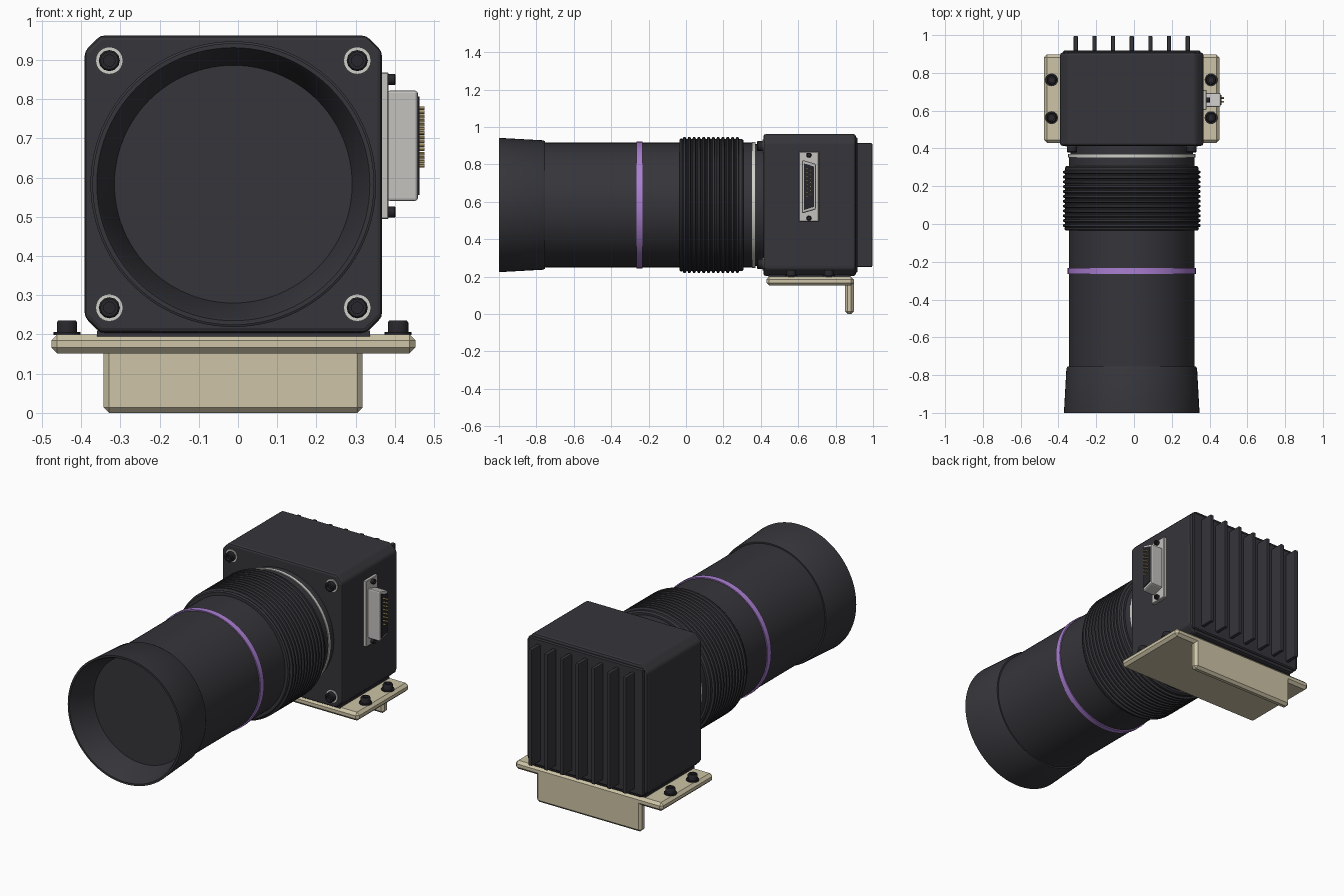
import bpy, bmesh
from mathutils import Vector

cube = bpy.data.objects.get("Cube")
if cube:
    bpy.data.objects.remove(cube, do_unlink=True)


def material(name, rgb):
    m = bpy.data.materials.new(name)
    m.use_nodes = True
    m.diffuse_color = (*rgb, 1)
    m.node_tree.nodes["Principled BSDF"].inputs["Base Color"].default_value = (*rgb, 1)
    return m


CHARCOAL = material("charcoal", (0.036, 0.036, 0.043))
BLACK = material("black", (0.02, 0.02, 0.025))
TAN = material("tan", (0.61, 0.55, 0.38))
PURPLE = material("purple", (0.40, 0.21, 0.64))
SILVER = material("silver", (0.62, 0.63, 0.58))
GREY = material("connector grey", (0.55, 0.54, 0.52))
GOLD = material("gold", (0.55, 0.42, 0.16))


def finish(name, bm, mat, bevel=0, segments=1):
    bmesh.ops.recalc_face_normals(bm, faces=bm.faces)
    mesh = bpy.data.meshes.new(name)
    bm.to_mesh(mesh)
    bm.free()
    mesh.materials.append(mat)
    ob = bpy.data.objects.new(name, mesh)
    bpy.context.collection.objects.link(ob)
    if bevel:
        mod = ob.modifiers.new("Bevel", "BEVEL")
        mod.width, mod.segments = bevel, segments
        mod.limit_method = "ANGLE"
    return ob


def box(name, lo, hi, mat, bevel=0, segments=1):
    bm = bmesh.new()
    bmesh.ops.create_cube(bm, size=1)
    for v in bm.verts:
        v.co = [a + (b - a) * (c + 0.5) for a, b, c in zip(lo, hi, v.co)]
    return finish(name, bm, mat, bevel, segments)


def prism(name, points, offset, mat, bevel=0, segments=1):
    """Extrude a closed outline of 3D points by an offset."""
    bm = bmesh.new()
    face = bm.faces.new([bm.verts.new(p) for p in points])
    new = bmesh.ops.extrude_face_region(bm, geom=[face])["geom"]
    bmesh.ops.translate(bm, vec=offset, verts=[g for g in new if isinstance(g, bmesh.types.BMVert)])
    if not any(f.is_valid and f == face for f in bm.faces):
        bm.faces.new([v for v in bm.verts][:len(points)])
    return finish(name, bm, mat, bevel, segments)


def turned(name, profile, origin, axis, mat, sides=96):
    """Revolve (radius, distance) pairs about an axis."""
    bm = bmesh.new()
    verts = [bm.verts.new((r, 0, t)) for r, t in profile]
    edges = [bm.edges.new(pair) for pair in zip(verts, verts[1:])]
    bmesh.ops.spin(bm, geom=verts + edges, cent=(0, 0, 0), axis=(0, 0, 1),
                   angle=6.2831853, steps=sides)
    bmesh.ops.remove_doubles(bm, verts=bm.verts, dist=0.0001)
    turn = Vector(axis).to_track_quat("Z", "Y").to_matrix()
    for v in bm.verts:
        v.co = turn @ v.co + Vector(origin)
    ob = finish(name, bm, mat)
    bpy.ops.object.select_all(action="DESELECT")
    ob.select_set(True)
    bpy.context.view_layer.objects.active = ob
    bpy.ops.object.shade_smooth_by_angle(angle=0.6)
    return ob


def disc(r, a, b):
    return [(0, a), (r, a), (r, b), (0, b)]


CX, CZ = -0.012, 0.583
LENS = (CX, 0, CZ)
BACK = (0, 1, 0)

# Camera body: chamfered square outline with softened edges
H, C = 0.379, 0.04
outline = [(H, H - C), (H - C, H), (C - H, H), (-H, H - C),
           (-H, C - H), (C - H, -H), (H - C, -H), (H, C - H)]
prism("camera_body", [(CX + x, 0.414, CZ + z) for x, z in outline], (0, 0.494, 0),
      CHARCOAL, 0.012, 2)

# Rear cover and cooling fins
box("rear_cover", (-0.375, 0.9, 0.222), (0.351, 0.918, 0.944), CHARCOAL, 0.006)
for i in range(7):
    x = CX + (i - 3) * 0.0988
    box(f"cooling_fin_{i + 1}", (x - 0.011, 0.91, 0.252), (x + 0.011, 0.996, 0.914),
        CHARCOAL, 0.005, 2)

# Lens barrel with flared hood and recessed front
turned("lens_barrel", [(0, -0.845), (0.303, -0.845), (0.342, -0.99), (0.348, -1),
                       (0.359, -1), (0.346, -0.765), (0.341, -0.755), (0.333, -0.755),
                       (0.333, 0.353), (0, 0.353)], LENS, BACK, CHARCOAL)
turned("purple_band", [(0.325, -0.265), (0.339, -0.265), (0.339, -0.233), (0.325, -0.233)],
       LENS, BACK, PURPLE)

# Ribbed focus grip
ribs, start, pitch = 12, -0.018, 0.0257
grip = [(0.325, -0.034), (0.35, -0.034), (0.356, -0.026)]
for i in range(ribs):
    y = start + i * pitch
    grip += [(0.353, y), (0.364, y + 0.005), (0.364, y + 0.015), (0.353, y + 0.02)]
grip += [(0.353, 0.299), (0.345, 0.308), (0.325, 0.308)]
turned("focus_grip", grip, LENS, BACK, CHARCOAL)

# Mount rings between lens and body
turned("mount_ring", disc(0.337, 0.353, 0.371), LENS, BACK, SILVER)
turned("mount_collar", disc(0.325, 0.371, 0.42), LENS, BACK, CHARCOAL)


def cap_screw(name, origin, axis, radius, height):
    s = radius * 0.55
    turned(name, [(0, 0), (radius, 0), (radius, height * 0.85), (radius * 0.85, height),
                  (s, height), (s, height * 0.5), (0, height * 0.5)], origin, axis, BLACK, 12)


# Corner screws on the body front
for sx, side in ((-1, "right"), (1, "left")):
    for sz, level in ((-1, "lower"), (1, "upper")):
        p = (CX + sx * 0.316, 0.415, CZ + sz * 0.315)
        turned(f"{level}_{side}_washer", disc(0.035, 0, 0.006), p, (0, -1, 0), SILVER, 24)
        cap_screw(f"{level}_{side}_screw", p, (0, -1, 0), 0.027, 0.036)

# Mounting bracket: flat plate and folded-down leg
box("bracket_plate", (-0.476, 0.43, 0.152), (0.452, 0.897, 0.2), TAN, 0.015)
box("bracket_leg", (-0.343, 0.85, 0), (0.318, 0.897, 0.185), TAN, 0.014)
box("bracket_pad", (-0.36, 0.44, 0.195), (0.336, 0.88, 0.21), CHARCOAL)

# Bracket screws
for sx, side in ((-1, "right"), (1, "left")):
    for y, place in ((0.563, "front"), (0.763, "rear")):
        p = (CX - 0.002 + sx * 0.422, y, 0.199)
        turned(f"{place}_{side}_bracket_washer", disc(0.034, 0, 0.007), p, (0, 0, 1), BLACK, 24)
        cap_screw(f"{place}_{side}_bracket_screw", p, (0, 0, 1), 0.026, 0.037)

# Side connector: flange, tapered shell, dark insert and pins
YC, ZC = 0.657, 0.681
box("connector_flange", (0.36, YC - 0.053, ZC - 0.187), (0.384, YC + 0.053, ZC + 0.187), GREY, 0.003)


def d_outline(x, half_y, long_z, short_z):
    return [(x, YC - half_y, ZC - long_z), (x, YC + half_y, ZC - short_z),
            (x, YC + half_y, ZC + short_z), (x, YC - half_y, ZC + long_z)]


prism("connector_shell", d_outline(0.38, 0.037, 0.143, 0.122), (0.079, 0, 0), GREY, 0.008, 2)
prism("connector_insert", d_outline(0.45, 0.027, 0.125, 0.108), (0.013, 0, 0), BLACK)
for row, count in ((-1, 8), (1, 7)):
    for i in range(count):
        z = ZC + 0.022 + (i - (count - 1) / 2) * 0.021
        turned(f"pin_{count}_{i + 1}", disc(0.0045, 0, 0.016), (0.46, YC + row * 0.01, z),
               (1, 0, 0), GOLD, 8)
for sz, level in ((-1, "lower"), (1, "upper")):
    cap_screw(f"{level}_connector_screw", (0.383, YC, ZC + sz * 0.169), (1, 0, 0), 0.014, 0.019)
